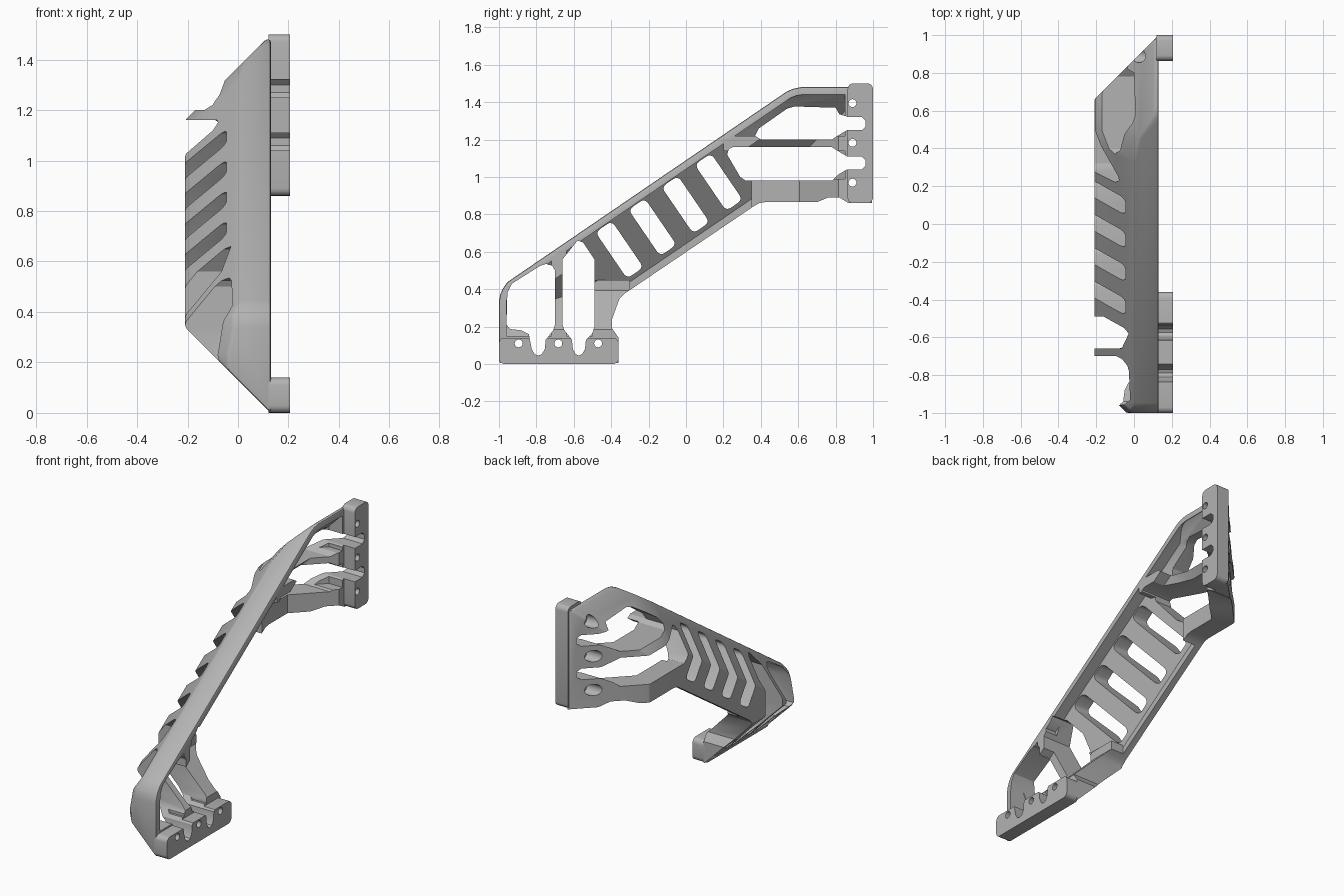
import bpy, bmesh, math
from mathutils import Vector

if "Cube" in bpy.data.objects:
    bpy.data.objects.remove(bpy.data.objects["Cube"])

grey = bpy.data.materials.new("satin grey")
grey.use_nodes = True
grey.diffuse_color = (0.45, 0.45, 0.45, 1)
grey.node_tree.nodes["Principled BSDF"].inputs["Base Color"].default_value = grey.diffuse_color

SLOPE = math.radians(34.3)
ALONG = (math.cos(SLOPE), math.sin(SLOPE))      # along the diagonal beam, as (y, z)
ACROSS = (-math.sin(SLOPE), math.cos(SLOPE))    # up across the beam


def add_object(name, bm):
    bmesh.ops.recalc_face_normals(bm, faces=bm.faces)
    mesh = bpy.data.meshes.new(name)
    bm.to_mesh(mesh)
    bm.free()
    mesh.materials.append(grey)
    obj = bpy.data.objects.new(name, mesh)
    bpy.context.scene.collection.objects.link(obj)
    return obj


def convex(name, planes, inset=0.0, bevel=0.0):
    """Solid bounded by planes (nx, ny, nz, distance)."""
    bm = bmesh.new()
    bmesh.ops.create_cube(bm, size=6)
    for nx, ny, nz, dist in planes:
        n = Vector((nx, ny, nz))
        d = dist / n.length - inset
        n.normalize()
        bmesh.ops.bisect_plane(bm, geom=bm.verts[:] + bm.edges[:] + bm.faces[:], dist=1e-5,
                               plane_co=n * d, plane_no=n, clear_outer=True)
        rim = [e for e in bm.edges if e.is_boundary]
        if rim:
            bmesh.ops.holes_fill(bm, edges=rim, sides=0)
    if bevel:
        bmesh.ops.remove_doubles(bm, verts=bm.verts, dist=0.0005)
        sharp = [e for e in bm.edges if len(e.link_faces) == 2 and e.calc_face_angle(0) > 0.6]
        bmesh.ops.bevel(bm, geom=sharp, offset=bevel, segments=2, profile=0.5,
                        affect='EDGES', clamp_overlap=True)
    return add_object(name, bm)


def prism(name, outline, x0=-1.0, x1=1.0):
    """Extrude a (y, z) outline along x."""
    bm = bmesh.new()
    face = bm.faces.new([bm.verts.new((x0, y, z)) for y, z in outline])
    out = bmesh.ops.extrude_face_region(bm, geom=[face])
    bmesh.ops.translate(bm, vec=(x1 - x0, 0, 0),
                        verts=[v for v in out["geom"] if isinstance(v, bmesh.types.BMVert)])
    return add_object(name, bm)


def rounded(cy, cz, half_a, half_b, r, axis=(1, 0)):
    """Rounded rectangle outline turned to an axis."""
    pts = []
    for k, (sa, sb) in enumerate([(1, 1), (-1, 1), (-1, -1), (1, -1)]):
        for j in range(5):
            t = math.pi / 2 * (k + j / 4)
            a = sa * (half_a - r) + r * math.cos(t)
            b = sb * (half_b - r) + r * math.sin(t)
            pts.append((cy + a * axis[0] - b * axis[1], cz + a * axis[1] + b * axis[0]))
    return pts


def circle(cy, cz, r):
    return [(cy + r * math.cos(t * math.pi / 10), cz + r * math.sin(t * math.pi / 10))
            for t in range(20)]


def carve(obj, cutters):
    for c in cutters:
        c.hide_render = True
        m = obj.modifiers.new("cut", 'BOOLEAN')
        m.operation, m.solver, m.object = 'DIFFERENCE', 'EXACT', c
    bpy.context.view_layer.update()
    done = obj.evaluated_get(bpy.context.evaluated_depsgraph_get())
    mesh = bpy.data.meshes.new_from_object(done)
    obj.modifiers.clear()
    obj.data = mesh


def fillet_planes(cy, cz, r, a0, a1, steps, shift):
    """Facets of a rounded corner plus their slanted partners."""
    res = []
    for i in range(1, steps):
        a = math.radians(a0 + (a1 - a0) * i / steps)
        ny, nz = math.cos(a), math.sin(a)
        h = ny * cy + nz * cz + r
        res += [(0, ny, nz, h), (-1, ny, nz, h + shift)]
    return res


# Outer walls of the bracket: rim, slanted sides and the two end slopes
walls = [(-1, 0, 0, 0.21), (0, -1, 0, 1.0), (-1, -1, 0, 1.04),
         (0, *ACROSS, 0.9), (-1, *ACROSS, 0.9),
         (0, 0, 1, 1.48), (-1, 0, 1, 1.37),
         (-1, 0, -1, -0.13), (-1, 1, 0, 0.87)]
walls += fillet_planes(-0.83, 0.32, 0.17, 180, 124.3, 5, 0.02)
walls += fillet_planes(0.634, 1.28, 0.2, 124.3, 90, 3, -0.05)
body = convex("bracket_body", walls + [(1, 0, 0, 0.13)], bevel=0.012)

# Hollow, kept solid at the webs and end pads
lean = 0.7
cavity = convex("cavity", walls, inset=0.04)
lean_keep = convex("lean_keep", [(1, -lean * ACROSS[0], -lean * ACROSS[1], 0.06 - lean * 0.86)])
deep = convex("deep_hollow", walls, inset=0.13)
webs = [convex("leg_web", [(0, 1, 0, -0.64), (0, -1, 0, 0.72), (0, 0, 1, 0.7)]),
        convex("arm_web", [(0, 0, 1, 1.22), (0, 0, -1, -1.14), (0, -1, 0, -0.2)]),
        convex("rear_leg_web", [(0, -1, 0, 0.5), (0, 1, 0, -0.3), (0, 0, 1, 0.45)]),
        convex("low_arm_web", [(0, 0, 1, 0.99), (0, 0, -1, -0.8), (0, -1, 0, -0.35)])]
for web in webs:
    carve(web, [deep])
pads = [convex("foot_pad", [(0, 0, 1, 0.15)]), convex("end_pad", [(0, -1, 0, -0.85)])]
carve(cavity, [lean_keep] + webs + pads)

# Openings cut through from the side
below = prism("below_cut", [
    (-0.36, -0.2), (-0.36, 0.14), (-0.395, 0.19), (-0.395, 0.24), (-0.37, 0.31), (-0.355, 0.35),
    (-0.33, 0.375), (0.36, 0.842), (0.39, 0.86), (0.42, 0.865), (0.7, 0.865), (0.76, 0.89),
    (0.82, 0.89), (0.87, 0.86), (1.2, 0.86), (1.2, -0.2)])
front_window = prism("front_window", [
    (-0.96, 0.21), (-0.94, 0.187), (-0.88, 0.18), (-0.84, 0.16), (-0.825, 0.08), (-0.81, 0.053),
    (-0.79, 0.045), (-0.77, 0.053), (-0.755, 0.08), (-0.75, 0.13), (-0.71, 0.18), (-0.7, 0.21),
    (-0.7, 0.5), (-0.715, 0.525), (-0.75, 0.535), (-0.78, 0.525), (-0.93, 0.43), (-0.955, 0.38)])
rear_window = prism("rear_window", [
    (-0.66, 0.21), (-0.65, 0.18), (-0.61, 0.13), (-0.605, 0.08), (-0.59, 0.053), (-0.575, 0.045),
    (-0.555, 0.053), (-0.54, 0.08), (-0.535, 0.13), (-0.5, 0.165), (-0.49, 0.2), (-0.49, 0.56),
    (-0.55, 0.65), (-0.58, 0.66), (-0.66, 0.56)])
top_window = prism("top_window", [
    (0.37, 1.22), (0.4, 1.2), (0.78, 1.2), (0.81, 1.22), (0.86, 1.25), (0.94, 1.25),
    (0.96, 1.27), (0.96, 1.3), (0.94, 1.32), (0.87, 1.32), (0.82, 1.335), (0.8, 1.37),
    (0.58, 1.377), (0.54, 1.365), (0.39, 1.26)])
low_window = prism("low_window", [
    (0.23, 1.15), (0.25, 1.16), (0.78, 1.16), (0.81, 1.14), (0.86, 1.11), (0.94, 1.11),
    (0.96, 1.09), (0.96, 1.06), (0.94, 1.04), (0.86, 1.04), (0.81, 1.01), (0.78, 0.98),
    (0.32, 0.98), (0.29, 1.0), (0.22, 1.12)])
slots = []
for i in range(4):
    u, v = 0.05 + 0.214 * i, 0.705
    slots.append(prism("slot", rounded(u * ALONG[0] + v * ACROSS[0], u * ALONG[1] + v * ACROSS[1],
                                       0.053, 0.15, 0.028, ALONG)))
holes, sinks = [], []
for i in range(3):
    s = -0.895 + 0.2125 * i
    for y, z in ((s, 0.11), (0.89, 0.5 - s)):
        holes.append(prism("bolt_hole", circle(y, z, 0.021)))
        sinks.append(prism("bolt_sink", circle(y, z, 0.036), -0.5, 0.09))

windows = [below, front_window, rear_window, top_window, low_window]
carve(body, [cavity] + windows + slots + holes + sinks)

# Mounting plates at both ends
foot = prism("foot_plate", rounded(-0.68, 0.07, 0.32, 0.07, 0.03), 0.12, 0.207)
end = prism("end_plate", rounded(0.932, 1.18, 0.068, 0.32, 0.03), 0.12, 0.207)
for plate in (foot, end):
    carve(plate, windows[1:] + holes)

# Tidy helpers and shade
for helper in [cavity, lean_keep, deep] + webs + pads + windows + slots + holes + sinks:
    bpy.data.objects.remove(helper)
for obj in (body, foot, end):
    bpy.ops.object.select_all(action='DESELECT')
    obj.select_set(True)
    bpy.context.view_layer.objects.active = obj
    bpy.ops.object.shade_smooth_by_angle(angle=math.radians(28))
